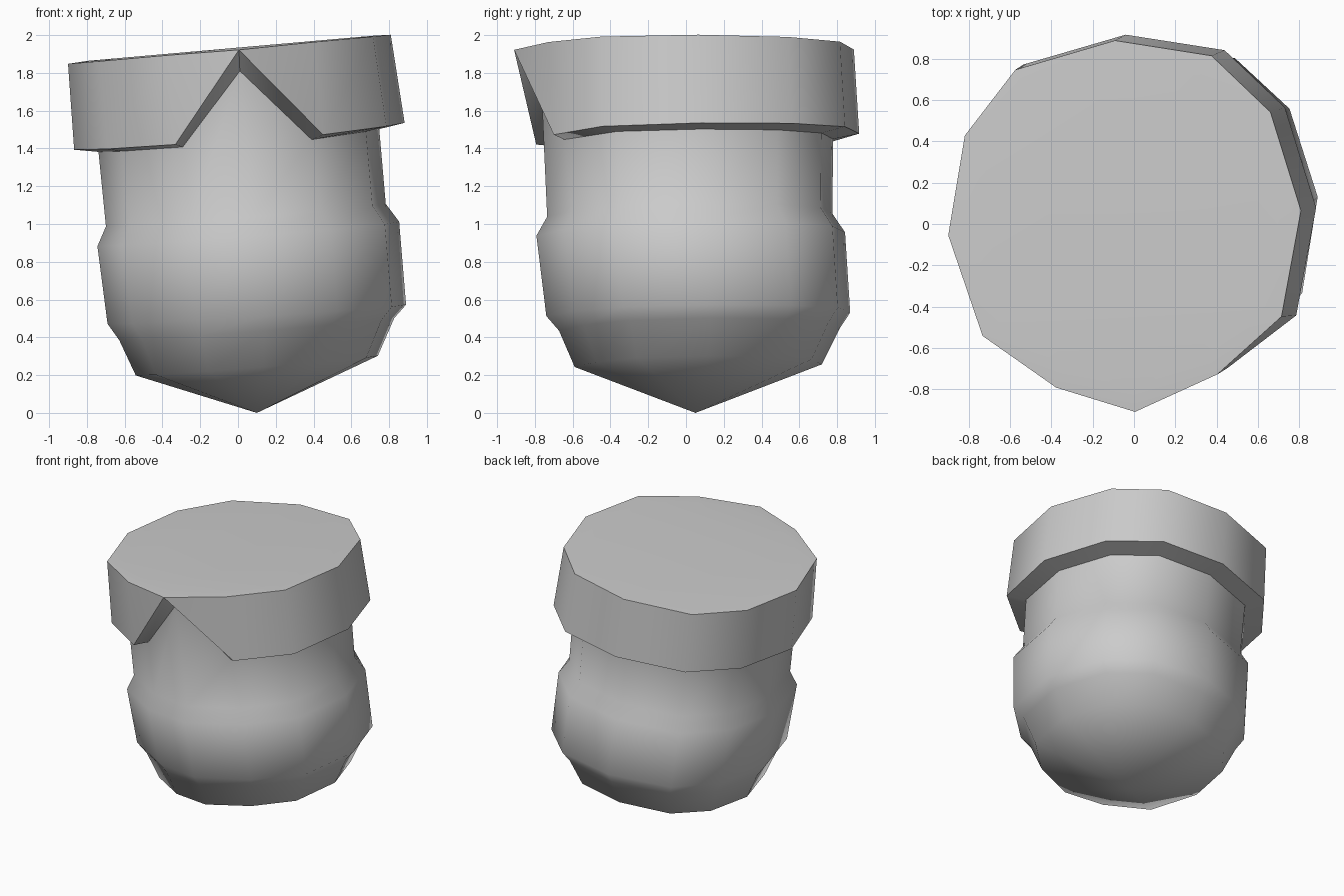
import bpy, bmesh
from math import radians, sin, cos

if "Cube" in bpy.data.objects:
    bpy.data.objects.remove(bpy.data.objects["Cube"])

# Slightly irregular 12-sided outlines: corner angles, cap radii, rounder body radii
ANGLES = [5, 38, 63, 93, 125, 150.5, 183, 217.7, 247, 273, 302, 330]
CAP = [.857, .896, .926, .90, .924, .89, .856, .87, .85, .90, .847, .877]
BODY = [.857, .896, .926, .90, .924, .89, .856, .90, .875, .90, .872, .892]
FRONT = 9  # front corner, where the cap is notched


def ring(radii, cx, cy, cz, sx, sy, tilt=.08, ytilt=.015):
    pts = []
    for a, r in zip(ANGLES, radii):
        dx, dy = r * sx * cos(radians(a)), r * sy * sin(radians(a))
        pts.append([cx + dx, cy + dy, cz + tilt * dx + ytilt * dy])
    return pts


def loft(name, rings, tip=None, lid=False):
    bm = bmesh.new()
    loops = [[bm.verts.new(p) for p in r] for r in rings]
    n = len(ANGLES)
    for lo, hi in zip(loops, loops[1:]):
        for i in range(n):
            j = (i + 1) % n
            bm.faces.new((lo[i], lo[j], hi[j], hi[i]))
    if tip:
        t = bm.verts.new(tip)
        for i in range(n):
            bm.faces.new((t, loops[0][(i + 1) % n], loops[0][i]))
    if lid:
        bm.faces.new(loops[-1])
    bmesh.ops.remove_doubles(bm, verts=bm.verts, dist=.0005)
    bmesh.ops.recalc_face_normals(bm, faces=bm.faces)
    me = bpy.data.meshes.new(name)
    bm.to_mesh(me)
    bm.free()
    ob = bpy.data.objects.new(name, me)
    bpy.context.collection.objects.link(ob)
    bpy.ops.object.select_all(action='DESELECT')
    ob.select_set(True)
    bpy.context.view_layer.objects.active = ob
    bpy.ops.object.shade_smooth_by_angle(angle=radians(62))
    return ob


# Shared neck, rim and top outlines; the front corner rises to form the notch
neck = ring(BODY, .005, .015, 1.442, .87, .85)
neck[FRONT] = [.01, -.77, 1.81]
neck[FRONT + 1] = [.39, -.645, 1.447]
rim = ring(CAP, .008, .003, 1.464, 1.024, 1.017, .08, .02)
rim[FRONT + 1] = [.45, -.70, 1.473]
top = ring(CAP, -.045, -.01, 1.925, 1, 1, .09, .003)
top[FRONT] = [.005, -.91, 1.922]
rim[FRONT] = list(top[FRONT])
inset = ring(CAP, -.045, -.01, 1.93, .88, .88, .088, 0)

# Rounded leaning body with a pointed underside, and the flat notched cap
loft("body", [ring(BODY, .10, .065, .25, .75, .728),
              ring(BODY, .10, .072, .443, .852, .828),
              ring(BODY, .10, .065, .522, .925, .895, .063),
              ring(BODY, .055, .025, .947, .935, .909),
              ring(BODY, .042, .02, 1.047, .867, .84),
              neck], tip=(.10, .05, 0))
loft("notched_cap", [neck, rim, top, inset], lid=True)
